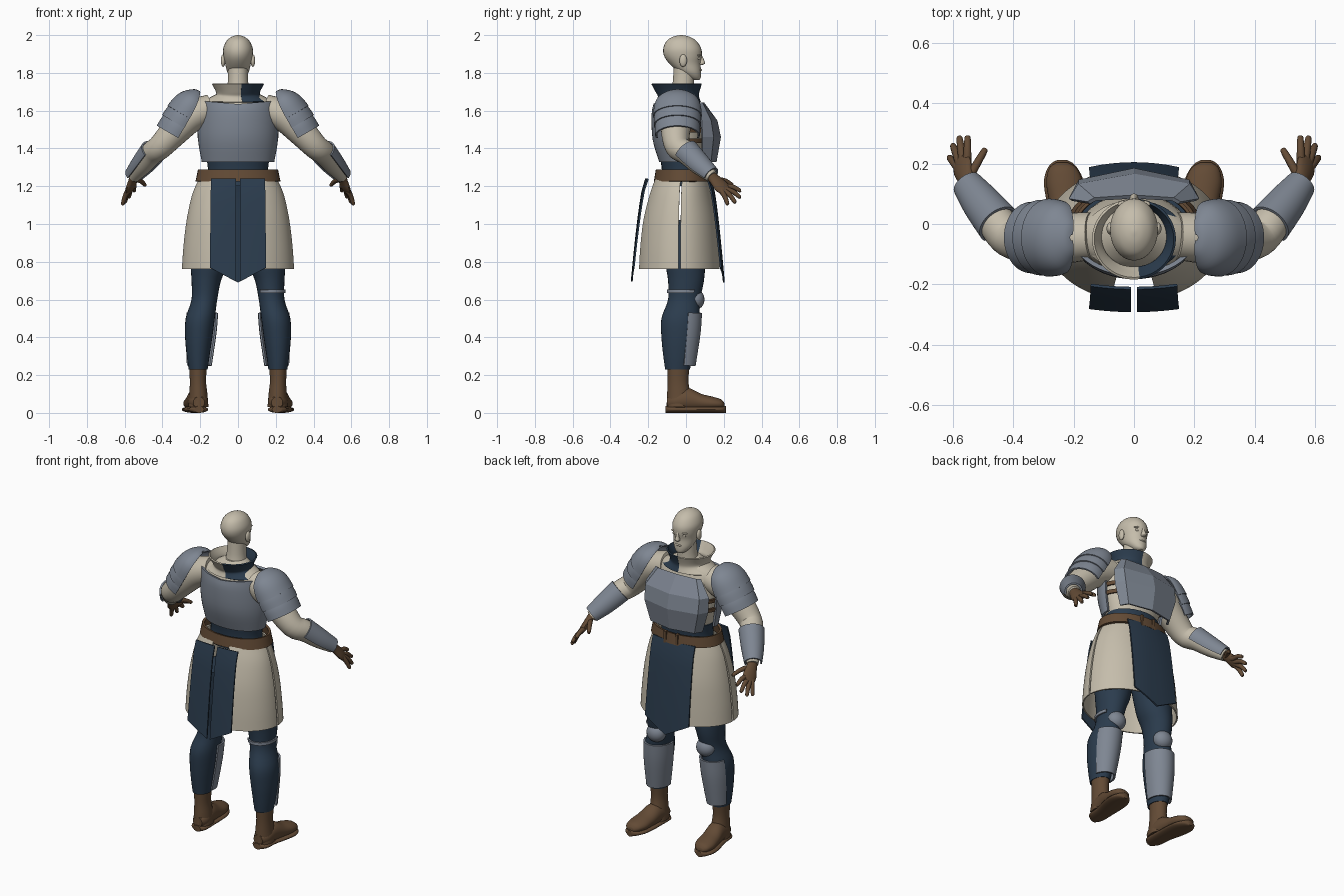
import bpy, bmesh
from math import sin, cos, radians
from mathutils import Vector, Matrix

if "Cube" in bpy.data.objects:
    bpy.data.objects.remove(bpy.data.objects["Cube"])

X, Y, Z = Vector((1, 0, 0)), Vector((0, 1, 0)), Vector((0, 0, 1))


def material(name, rgb):
    m = bpy.data.materials.new(name)
    m.use_nodes = True
    m.diffuse_color = (*rgb, 1)
    m.node_tree.nodes["Principled BSDF"].inputs["Base Color"].default_value = (*rgb, 1)
    return m


CREAM = material("cream", (0.56, 0.51, 0.41))
STEEL = material("steel grey", (0.21, 0.24, 0.29))
NAVY = material("navy cloth", (0.024, 0.045, 0.075))
BROWN = material("brown leather", (0.125, 0.07, 0.036))


def finish(name, bm, mat, thick=0, pair=False, angle=40):
    """Make the object, thicken it, shade it and mirror it if it is one of a pair."""
    bmesh.ops.recalc_face_normals(bm, faces=bm.faces)
    me = bpy.data.meshes.new(name)
    bm.to_mesh(me)
    bm.free()
    me.materials.append(mat)
    ob = bpy.data.objects.new("left_" + name if pair else name, me)
    bpy.context.collection.objects.link(ob)
    bpy.ops.object.select_all(action='DESELECT')
    ob.select_set(True)
    bpy.context.view_layer.objects.active = ob
    if thick:
        mod = ob.modifiers.new("thickness", 'SOLIDIFY')
        mod.thickness, mod.offset = thick, 0
        bpy.ops.object.modifier_apply(modifier=mod.name)
    bpy.ops.object.shade_smooth_by_angle(angle=radians(angle))
    if pair:
        twin = ob.copy()
        twin.data = ob.data.copy()
        twin.name = "right_" + name
        twin.data.transform(Matrix.Scale(-1, 4, X))
        twin.data.flip_normals()
        bpy.context.collection.objects.link(twin)
    return ob


def dense(rings, k=4):
    """Smooth interpolation between rings."""
    out = []
    for i in range(len(rings) - 1):
        p0, p1, p2 = rings[max(i - 1, 0)], rings[i], rings[i + 1]
        p3 = rings[min(i + 2, len(rings) - 1)]
        for s in range(k):
            t = s / k
            out.append([0.5 * (2 * b + (c - a) * t + (2 * a - 5 * b + 4 * c - d) * t * t
                               + (3 * b - a - 3 * c + d) * t ** 3)
                        for a, b, c, d in zip(p0, p1, p2, p3)])
    return out + [list(rings[-1])]


def loft(name, rings, mat, arc=None, axis=Z, ref=Y, thick=0, pair=False, n=28):
    """Skin over (x, y, z, radius_u, radius_v) rings; axis None follows the path."""
    rings = dense(rings)
    a0, a1 = arc or (0, 360)
    cols = n + 1 if arc else n
    bm, grid = bmesh.new(), []
    for i, (x, y, z, ru, rv) in enumerate(rings):
        t = axis
        if t is None:
            t = Vector(rings[min(i + 1, len(rings) - 1)][:3]) - Vector(rings[max(i - 1, 0)][:3])
        t = t.normalized()
        v = (ref - t * ref.dot(t)).normalized()
        u = v.cross(t)
        angles = [radians(a0 + (a1 - a0) * j / n) for j in range(cols)]
        grid.append([bm.verts.new(Vector((x, y, z)) + u * cos(a) * ru + v * sin(a) * rv)
                     for a in angles])
    for r, s in zip(grid, grid[1:]):
        for j in range(n):
            k = (j + 1) % cols
            bm.faces.new((r[j], r[k], s[k], s[j]))
    if not arc and not thick:
        bm.faces.new(grid[0])
        bm.faces.new(grid[-1])
    return finish(name, bm, mat, thick, pair)


def sheet(name, cols, rows, place, mat, thick, pair=False, angle=25):
    """Grid of points given by place(column, row)."""
    bm = bmesh.new()
    g = [[bm.verts.new(place(c, r)) for c in cols] for r in rows]
    for r, s in zip(g, g[1:]):
        for j in range(len(cols) - 1):
            bm.faces.new((r[j], r[j + 1], s[j + 1], s[j]))
    return finish(name, bm, mat, thick, pair, angle)


def ball(name, at, size, mat, pair=False):
    bm = bmesh.new()
    bmesh.ops.create_uvsphere(bm, u_segments=20, v_segments=12, radius=1)
    bm.transform(Matrix.Translation(at) @ Matrix.Diagonal((*size, 1)))
    return finish(name, bm, mat, 0, pair)


# Head and face
loft("head", [(0, .05, 1.763, .018, .02), (0, .042, 1.775, .036, .036), (0, .02, 1.805, .057, .06),
              (0, -.006, 1.85, .068, .083), (0, -.016, 1.89, .077, .1), (0, -.02, 1.93, .078, .1),
              (0, -.024, 1.97, .06, .078), (0, -.025, 1.992, .032, .042), (0, -.025, 2, .004, .005)], CREAM)
loft("neck", [(0, -.025, 1.66, .075, .07), (0, -.015, 1.73, .056, .058), (0, -.01, 1.83, .052, .055)], CREAM)
loft("nose", [(0, .078, 1.895, .007, .006), (0, .082, 1.87, .009, .013), (0, .083, 1.85, .015, .018),
              (0, .078, 1.842, .01, .008)], CREAM, n=12)
ball("lips", (0, .072, 1.815), (.022, .012, .007), CREAM)
ball("brow", (.03, .066, 1.893), (.024, .012, .006), CREAM, True)
ball("eye", (.03, .066, 1.877), (.014, .01, .008), CREAM, True)
ball("ear", (.079, -.015, 1.865), (.012, .02, .033), CREAM, True)

# Torso, waist and split-colour collar
loft("torso", [(0, -.02, 1.28, .145, .1), (0, -.02, 1.4, .175, .12), (0, -.03, 1.5, .19, .125),
               (0, -.04, 1.6, .2, .115), (0, -.04, 1.65, .18, .1), (0, -.03, 1.69, .11, .08),
               (0, -.025, 1.72, .06, .06)], CREAM)
loft("waist_cloth", [(0, -.015, 1.2, .17, .12), (0, -.015, 1.27, .158, .112), (0, -.015, 1.338, .165, .12)], NAVY)
collar = [(0, -.04, 1.645, .165, .115), (0, -.04, 1.675, .118, .105), (0, -.045, 1.7, .113, .112),
          (0, -.05, 1.743, .135, .13)]
loft("collar_left_half", collar, NAVY, (-82, 90), thick=.008)
loft("collar_right_half", collar, CREAM, (90, 278), thick=.008)

# Cuirass: faceted breastplate, rounded back plate, side straps
chest = [(1.33, .17, .155, .085), (1.46, .208, .178, .085), (1.545, .21, .16, .08), (1.64, .15, .09, .07)]
weight = {-1: 0, -.86: .6, 0: 1, .86: .6, 1: 0}
sheet("breastplate", list(weight), chest,
      lambda c, r: (c * r[1], r[3] + (r[2] - r[3]) * weight[c], r[0]), STEEL, .014, angle=12)
back = loft("back_plate", [(0, -.02, 1.33, .185, .115), (0, -.02, 1.45, .205, .15), (0, -.02, 1.58, .207, .155),
                           (0, -.025, 1.645, .205, .14)], STEEL, (172, 368), thick=.014)
for v in back.data.vertices:
    if v.co.z > 1.6:
        v.co.z += (v.co.z - 1.6) * (abs(v.co.x) * 2 - .25)
for z in (1.43, 1.485):
    loft("side_strap", [(0, -.022, z, .197, .137), (0, -.022, z + .022, .2, .139)], BROWN, (-20, 50),
         thick=.01, pair=True)

# Belt with buckle loops
loft("belt", [(0, -.015, 1.225, .218, .148), (0, -.015, 1.287, .205, .138)], BROWN, thick=.014, n=40)
for x in (-.03, .05):
    bm = bmesh.new()
    bmesh.ops.create_cube(bm, size=1)
    bm.transform(Matrix.Translation((x, .127, 1.256)) @ Matrix.Diagonal((.018, .022, .07, 1)))
    finish("belt_loop", bm, BROWN)

# Skirt: four cream panels with side slits
skirt = [(0, -.025, 1.235, .205, .14), (0, -.03, 1.15, .24, .165), (0, -.033, 1.02, .268, .195),
         (0, -.035, .88, .285, .21), (0, -.035, .762, .293, .217)]
loft("skirt_front", skirt, CREAM, (1.5, 75), thick=.008, pair=True)
loft("skirt_back", skirt, CREAM, (-75, -1.5), thick=.008, pair=True)


# Navy tabards with pointed hems
def tabard(top, drop, bow):
    def place(c, t):
        hem = .69 + abs(c) * .55
        z = 1.24 + (hem - 1.24) * t
        return (c * (1 + .04 * t), top + drop * t ** .65 - bow * c * c, z)
    return place


steps = [i / 8 for i in range(9)]
sheet("front_tabard", [-.143 + .286 * i / 8 for i in steps for i in [i * 8]], steps,
      tabard(.13, .07, .8), NAVY, .009)
sheet("back_tabard", [.01 + .133 * i for i in steps], steps, tabard(-.212, -.075, -.5), NAVY, .009, True)

# Legs, greaves and knee guards
loft("trouser", [(.125, -.02, 1.02, .115, .11), (.15, -.005, .8, .1, .105), (.168, 0, .7, .078, .095),
                 (.178, -.01, .6, .068, .085), (.2, -.03, .5, .077, .1), (.208, -.035, .4, .072, .095),
                 (.211, -.04, .3, .06, .08), (.211, -.045, .23, .05, .065)], NAVY, pair=True)
loft("greave", [(.19, -.012, .53, .08, .092), (.197, -.02, .42, .078, .092), (.206, -.032, .25, .062, .078)],
     STEEL, (15, 195), thick=.01, pair=True)
ball("knee_guard", (.17, .048, .6), (.058, .05, .055), STEEL, True)
loft("knee_strap", [(.174, -.005, .634, .074, .092), (.172, -.003, .652, .076, .094)], STEEL, (225, 390), thick=.008)

# Boots
loft("boot_shaft", [(.212, -.04, .26, .048, .06), (.212, -.042, .17, .043, .055), (.21, -.038, .1, .048, .062),
                    (.21, -.035, .03, .054, .068)], BROWN, pair=True)
loft("boot_foot", [(.207, -.1, .055, .03, .03), (.21, -.06, .06, .05, .05), (.215, .01, .07, .054, .062),
                   (.224, .08, .056, .058, .045), (.23, .14, .05, .06, .036), (.235, .185, .046, .045, .026),
                   (.237, .203, .04, .02, .012)], BROWN, axis=Y, ref=Z, pair=True)
loft("boot_sole", [(.206, -.108, .018, .025, .018), (.21, -.08, .018, .05, .018), (.214, 0, .018, .055, .018),
                   (.226, .09, .018, .066, .018), (.233, .15, .018, .064, .018), (.237, .195, .018, .042, .018),
                   (.238, .212, .018, .015, .018)], BROWN, axis=Y, ref=Z, pair=True)

# Sleeves and forearm guards
loft("arm", [(.14, -.04, 1.61, .08, .075), (.25, -.048, 1.57, .085, .085), (.335, -.055, 1.49, .077, .077),
             (.41, -.045, 1.41, .066, .066), (.455, .005, 1.375, .062, .062), (.505, .07, 1.31, .05, .05),
             (.552, .138, 1.25, .033, .033)], CREAM, axis=None, ref=Vector((.4, .6, .7)), pair=True)
loft("forearm_guard", [(.447, -.002, 1.382, .069, .069), (.505, .07, 1.31, .06, .06), (.552, .132, 1.256, .046, .046)],
     STEEL, (-25, 205), axis=None, ref=Vector((.4, .7, .6)), thick=.009, pair=True)

# Shoulder armour: a dome over two overlapping bands
along, outward = Vector((.5, 0, -.866)), Vector((.866, 0, .5))


def shoulder(name, spec):
    rings = [(*(Vector((.222, -.045, 1.672)) + along * t), ry, rv) for t, ry, rv in spec]
    loft(name, rings, STEEL, (-15, 195), axis=along, ref=outward, thick=.01, pair=True)


shoulder("shoulder_dome", [(-.032, .01, .008), (-.025, .05, .03), (.01, .098, .07), (.055, .118, .093), (.115, .124, .104)])
shoulder("shoulder_band_upper", [(.09, .114, .094), (.13, .12, .101), (.172, .12, .104)])
shoulder("shoulder_band_lower", [(.15, .11, .093), (.19, .115, .099), (.235, .113, .1)])

# Gloved hands
palm = Vector((.558, .165, 1.225))
loft("palm", [(.546, .125, 1.262, .03, .026), (.555, .15, 1.238, .032, .02), (.566, .185, 1.2, .042, .019),
              (.573, .21, 1.178, .036, .014)], BROWN, axis=None, ref=Vector((.7, .1, .7)), pair=True, n=16)
fingers = {"thumb": ((.54, .165, 1.235), (.49, .25, 1.205)), "index_finger": ((.552, .205, 1.2), (.55, .292, 1.175)),
           "middle_finger": ((.566, .208, 1.185), (.578, .29, 1.14)), "ring_finger": ((.577, .203, 1.175), (.6, .263, 1.112)),
           "little_finger": ((.583, .188, 1.175), (.612, .222, 1.102))}
for name, (base, tip) in fingers.items():
    base, tip = Vector(base), Vector(tip)
    path = [(palm.lerp(base, .5), .015), (base, .015), (base.lerp(tip, .5) + Z * .008, .013),
            (base.lerp(tip, .93), .01), (tip, .003)]
    loft(name, [(*p, r, r) for p, r in path], BROWN, axis=None, ref=X, pair=True, n=10)
